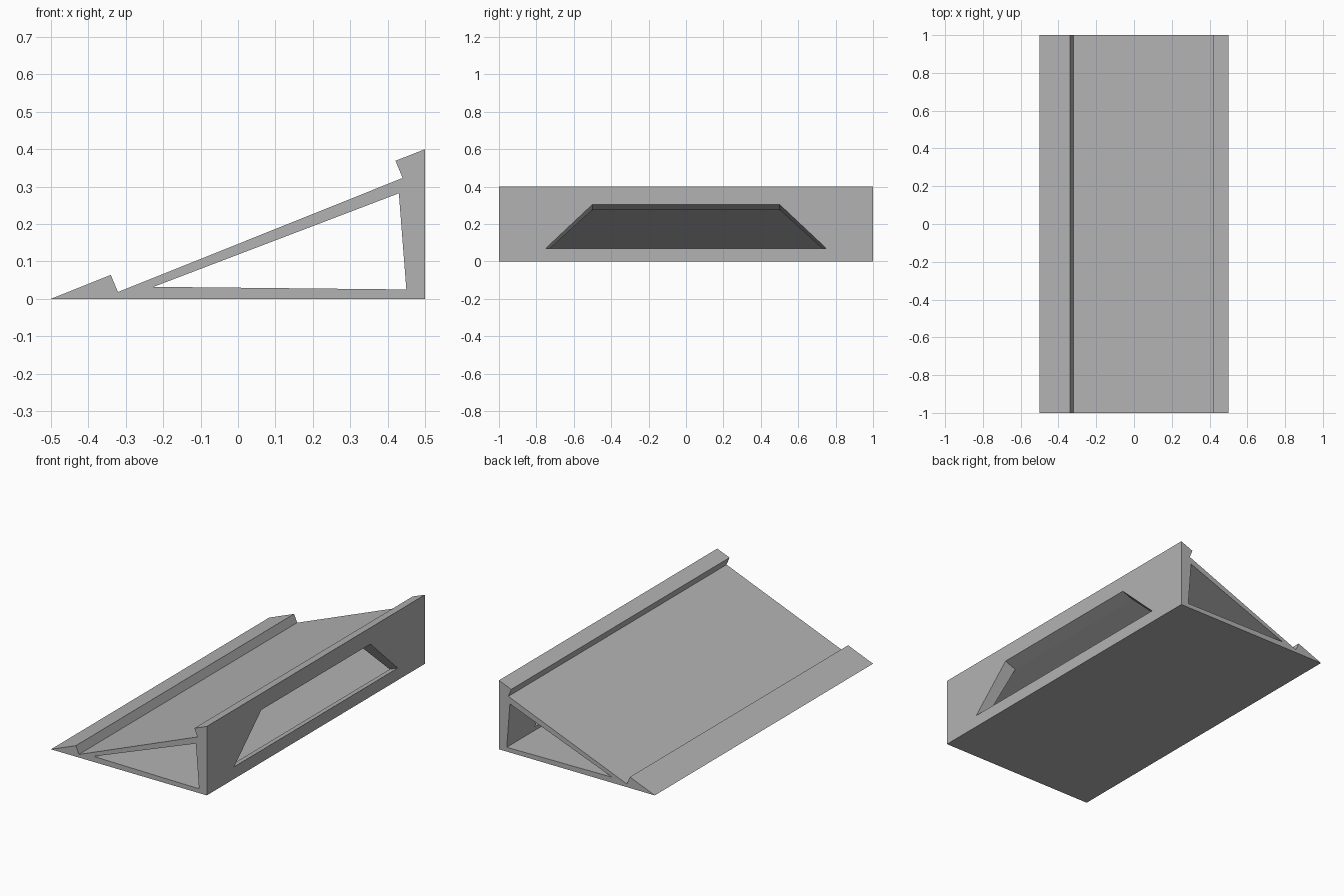
import bpy
import bmesh
from mathutils import Vector

cube = bpy.data.objects.get("Cube")
if cube:
    bpy.data.objects.remove(cube, do_unlink=True)

grey = bpy.data.materials.new("plain_grey")
grey.use_nodes = True
grey.diffuse_color = (0.45, 0.45, 0.45, 1)
grey.node_tree.nodes["Principled BSDF"].inputs["Base Color"].default_value = (0.45, 0.45, 0.45, 1)


def prism(name, outline, sweep):
    """Extrude a closed outline along the sweep vector."""
    bm = bmesh.new()
    face = bm.faces.new([bm.verts.new(p) for p in outline])
    new = bmesh.ops.extrude_face_region(bm, geom=[face])["geom"]
    verts = [v for v in new if isinstance(v, bmesh.types.BMVert)]
    bmesh.ops.translate(bm, verts=verts, vec=Vector(sweep))
    bmesh.ops.recalc_face_normals(bm, faces=bm.faces)
    mesh = bpy.data.meshes.new(name)
    bm.to_mesh(mesh)
    bm.free()
    mesh.materials.append(grey)
    obj = bpy.data.objects.new(name, mesh)
    bpy.context.collection.objects.link(obj)
    return obj


def cut(target, cutter):
    """Subtract a cutter and remove it."""
    mod = target.modifiers.new("cut", 'BOOLEAN')
    mod.operation, mod.solver, mod.object = 'DIFFERENCE', 'EXACT', cutter
    bpy.context.view_layer.objects.active = target
    bpy.ops.object.modifier_apply(modifier=mod.name)
    bpy.data.objects.remove(cutter, do_unlink=True)


# Wedge body with a front lip and a rear hooked stop
profile = [(-0.5, 0), (-0.34, 0.064), (-0.321, 0.018), (0.44, 0.323),
           (0.421, 0.369), (0.5, 0.4), (0.5, 0)]
body = prism("wedge_stand", [(x, -1, z) for x, z in profile], (0, 2, 0))

# Triangular tunnel running the full length
tunnel = [(-0.226, 0.032), (0.43, 0.282), (0.45, 0.025)]
cut(body, prism("tunnel_cutter", [(x, -1.1, z) for x, z in tunnel], (0, 2.2, 0)))

# Trapezoid window in the tall wall, cut parallel to the slope
slope = 0.4
window = [(-0.75, 0.07), (0.75, 0.07), (0.5, 0.305), (-0.5, 0.305)]
outside, depth = 0.05, 0.14
cut(body, prism("window_cutter",
                [(0.5 + outside, y, z + outside * slope) for y, z in window],
                (-depth, 0, -depth * slope)))
